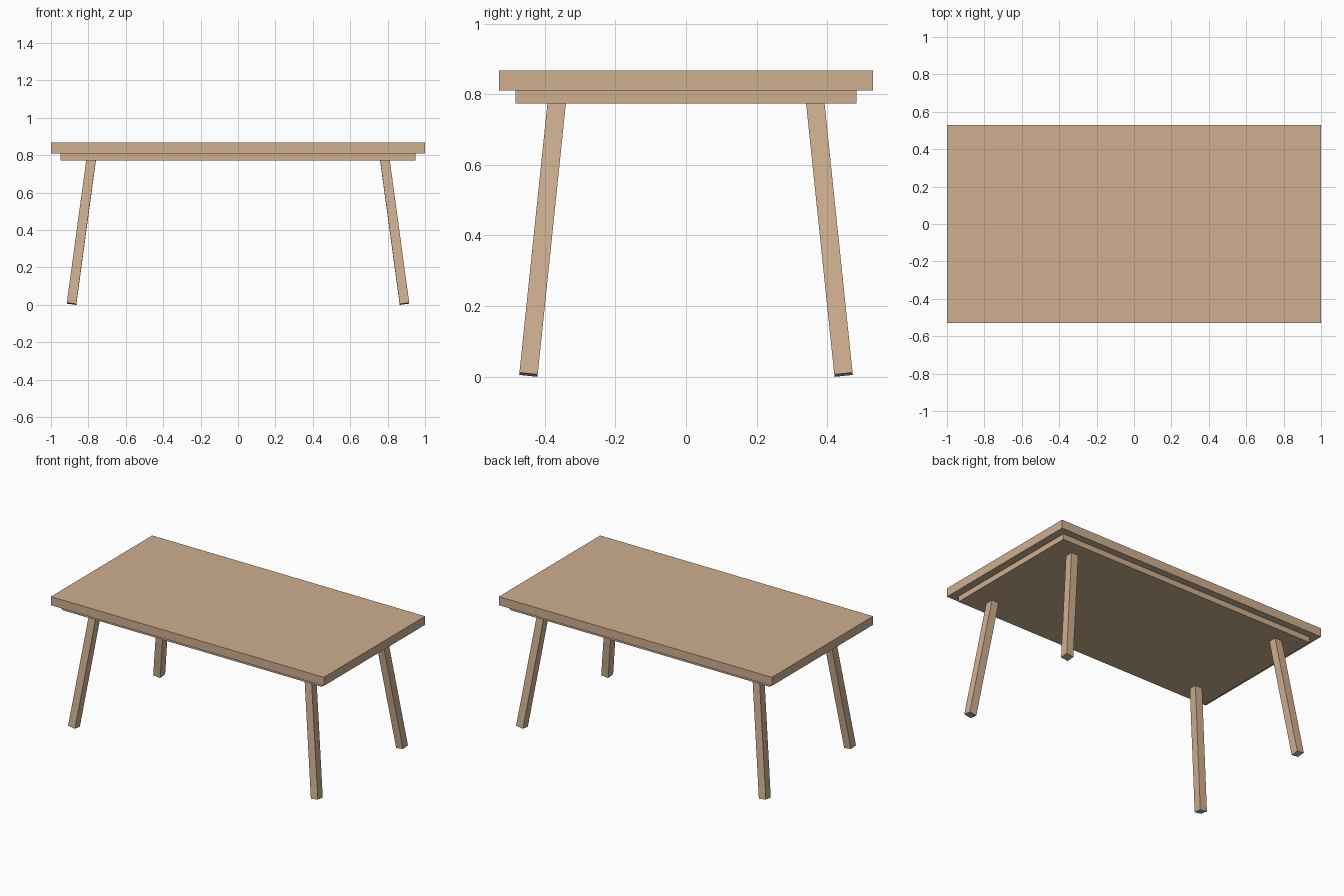
import bpy
from mathutils import Matrix, Vector

if "Cube" in bpy.data.objects:
    bpy.data.objects.remove(bpy.data.objects["Cube"])

wood = bpy.data.materials.new("light_wood")
wood.diffuse_color = (0.62, 0.43, 0.28, 1)
wood.use_nodes = True
wood.node_tree.nodes["Principled BSDF"].inputs["Base Color"].default_value = wood.diffuse_color


def box(name, size, matrix):
    """Flat-shaded box of the given size, placed by a matrix."""
    bpy.ops.mesh.primitive_cube_add(size=1)
    obj = bpy.context.object
    obj.name = name
    obj.data.transform(matrix @ Matrix.Diagonal((*size, 1)))
    obj.data.materials.append(wood)
    return obj


# Table top and the inset panel beneath it
box("table_top", (2.0, 1.06, 0.057), Matrix.Translation((0, 0, 0.8385)))
box("under_panel", (1.9, 0.966, 0.037), Matrix.Translation((0, 0, 0.7915)))

# Four square legs, splayed outwards and cut square to their own axis
for sx, x_name in ((-1, "left"), (1, "right")):
    for sy, y_name in ((-1, "front"), (1, "back")):
        foot = Vector((sx * 0.89, sy * 0.446, 0.006))
        head = Vector((sx * 0.784, sy * 0.365, 0.785))
        axis = (head - foot).normalized()
        side = (Vector((1, 0, 0)) - axis * axis.x).normalized()
        depth = axis.cross(side)
        frame = Matrix((side, depth, axis)).transposed().to_4x4()
        frame.translation = (head + foot) / 2
        box(f"{y_name}_{x_name}_leg", (0.051, 0.052, (head - foot).length), frame)
